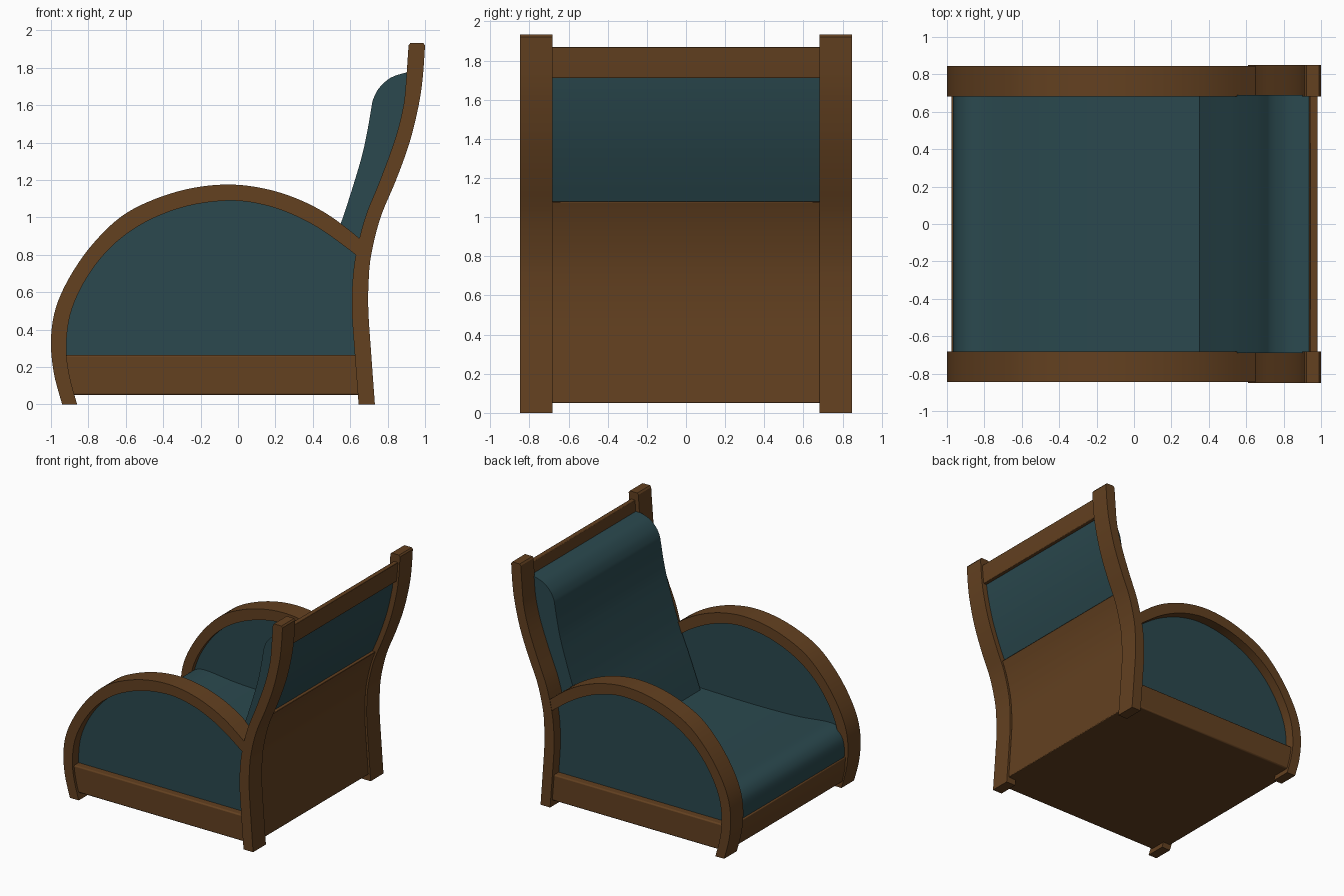
import bpy, bmesh, math

if "Cube" in bpy.data.objects:
    bpy.data.objects.remove(bpy.data.objects["Cube"])

def material(name, rgb):
    m = bpy.data.materials.new(name)
    m.diffuse_color = (*rgb, 1)
    m.use_nodes = True
    m.node_tree.nodes["Principled BSDF"].inputs["Base Color"].default_value = m.diffuse_color
    return m

WOOD = material("brown wood", (0.125, 0.052, 0.0145))
CLOTH = material("teal fabric", (0.0235, 0.066, 0.077))

def smooth(pts, n=5):
    """Catmull-Rom curve through (x, z) points."""
    p = [pts[0]] + list(pts) + [pts[-1]]
    out = []
    for i in range(1, len(p) - 2):
        for k in range(n):
            t = k / n
            out.append(tuple(0.5 * (2 * b + (c - a) * t + (2 * a - 5 * b + 4 * c - d) * t * t
                                    + (3 * b - a - 3 * c + d) * t ** 3)
                             for a, b, c, d in zip(p[i - 1], p[i], p[i + 1], p[i + 2])))
    return out + [tuple(pts[-1])]

def x_at(curve, z):
    for (x0, z0), (x1, z1) in zip(curve, curve[1:]):
        if z0 <= z <= z1:
            return x0 + (x1 - x0) * (z - z0) / (z1 - z0)
    return curve[-1][0]

def extrude(name, profile, y0, y1, mat, bevel=0.0):
    """Solid made from an (x, z) outline swept from y0 to y1."""
    bm = bmesh.new()
    a = [bm.verts.new((x, y0, z)) for x, z in profile]
    b = [bm.verts.new((x, y1, z)) for x, z in profile]
    bm.faces.new(a)
    bm.faces.new(b[::-1])
    n = len(a)
    for i in range(n):
        bm.faces.new((a[i], b[i], b[(i + 1) % n], a[(i + 1) % n]))
    bmesh.ops.recalc_face_normals(bm, faces=bm.faces)
    me = bpy.data.meshes.new(name)
    bm.to_mesh(me)
    bm.free()
    me.materials.append(mat)
    ob = bpy.data.objects.new(name, me)
    bpy.context.collection.objects.link(ob)
    if bevel:
        mod = ob.modifiers.new("Bevel", "BEVEL")
        mod.width = bevel
        mod.segments = 2
        mod.limit_method = "ANGLE"
        mod.angle_limit = math.radians(40)
    bpy.ops.object.select_all(action="DESELECT")
    ob.select_set(True)
    bpy.context.view_layer.objects.active = ob
    bpy.ops.object.shade_smooth_by_angle(angle=math.radians(30))
    return ob

# Frame curves
arm_out = smooth([(-.94, 0), (-.985, .17), (-1, .35), (-.973, .52), (-.895, .69), (-.775, .86),
                  (-.62, 1.008), (-.44, 1.1), (-.24, 1.158), (-.035, 1.176), (.16, 1.15),
                  (.34, 1.09), (.5, 1.003), (.66, .88)])
arm_in = smooth([(-.86, 0), (-.9, .15), (-.918, .3), (-.897, .48), (-.825, .65), (-.71, .81),
                 (-.57, .93), (-.41, 1.015), (-.23, 1.07), (-.03, 1.09), (.14, 1.067),
                 (.3, 1.012), (.46, .925), (.65, .785)])
post_front = smooth([(.645, 0), (.622, .3), (.609, .5), (.612, .65), (.63, .8), (.68, 1),
                     (.76, 1.2), (.84, 1.42), (.885, 1.6), (.9, 1.75), (.912, 1.92)])
post_rear = smooth([(.732, 0), (.71, .3), (.697, .5), (.698, .65), (.712, .8), (.762, 1),
                    (.845, 1.2), (.917, 1.4), (.966, 1.6), (.988, 1.75), (1, 1.92)])

def rear_strip(z0, z1, near, far, n=16):
    """Outline that follows the rear of the posts between two heights."""
    zs = [z0 + (z1 - z0) * i / n for i in range(n + 1)]
    return ([(x_at(post_rear, z) - near, z) for z in zs]
            + [(x_at(post_rear, z) - far, z) for z in zs[::-1]])

# Sides: arched arm, back post, fabric panel and bottom rail
arm_mid = [((a + c) / 2, (b + d) / 2) for (a, b), (c, d) in zip(arm_out, arm_in)]
panel = [(x, z) for x, z in arm_mid if z > .24 and x < .645] + [(.65, .83), (.65, .24)]
post = post_front + [(.922, 1.933), (.99, 1.933)] + post_rear[::-1]
for s, side in ((-1, "front"), (1, "rear")):
    extrude(side + "_arm", arm_out + arm_in[::-1], s * .682, s * .846, WOOD)
    extrude(side + "_back_post", post, s * .682, s * .849, WOOD)
    extrude(side + "_side_panel", panel, s * .72, s * .765, CLOTH)
    extrude(side + "_bottom_rail", [(-.9, .05), (-.94, .265), (.64, .265), (.66, .05)],
            s * .67, s * .825, WOOD, .01)

# Base with front apron
extrude("base", [(-.945, .05), (-.97, .16), (-.977, .262), (.66, .262), (.69, .05)],
        -.69, .69, WOOD, .008)

# Back boards
extrude("lower_back_panel", rear_strip(.05, 1.08, .016, .055), -.685, .685, WOOD, .006)
extrude("top_back_rail", rear_strip(1.71, 1.87, .016, .055, 6), -.685, .685, WOOD, .004)

# Seat cushion
seat_top = smooth([(-.965, .26), (-.966, .34), (-.945, .42), (-.885, .475), (-.78, .49),
                   (-.5, .462), (-.1, .453), (.35, .46), (.6, .46)])
extrude("seat_cushion", seat_top + [(.6, .26)], -.722, .722, CLOTH)

# Back cushion
back_face = smooth([(.34, .43), (.443, .7), (.548, .963), (.65, 1.283), (.688, 1.444),
                    (.712, 1.58), (.724, 1.635), (.757, 1.695), (.82, 1.749), (.91, 1.778)])
rear = [(x_at(post_rear, z) - .045, z) for z in [1.778 - 1.348 * i / 20 for i in range(21)]]
extrude("back_cushion", back_face + rear, -.69, .69, CLOTH)
